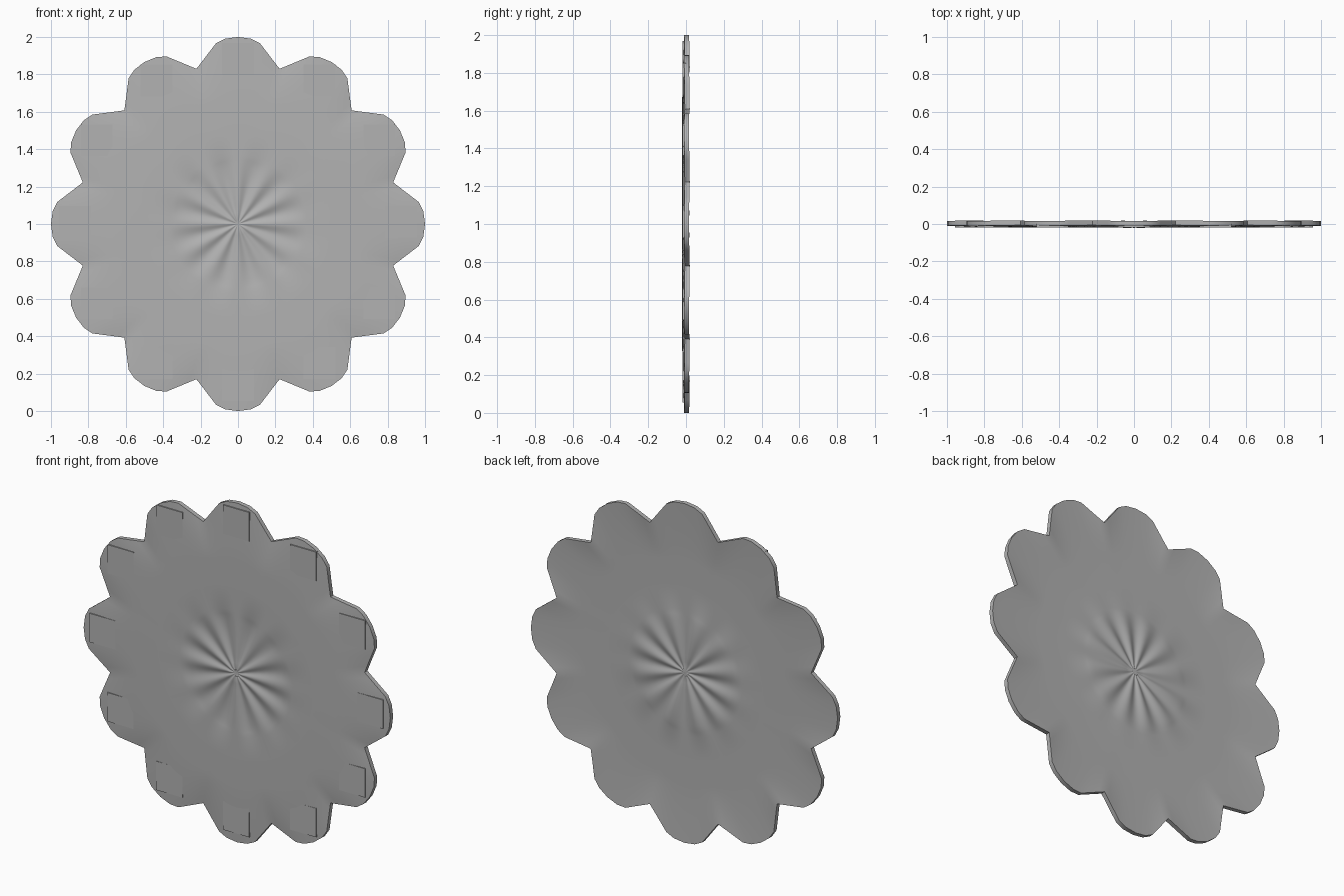
import bpy, bmesh, math
from mathutils import Vector

PETALS = 12
STEP = 2 * math.pi / PETALS
HALF = 0.013          # half the sheet thickness
ROSETTE_R = 0.37
FLAT_R = 0.66

if "Cube" in bpy.data.objects:
    bpy.data.objects.remove(bpy.data.objects["Cube"], do_unlink=True)

grey = bpy.data.materials.new("plain_grey")
grey.use_nodes = True
grey.diffuse_color = (0.45, 0.45, 0.45, 1)
grey.node_tree.nodes["Principled BSDF"].inputs["Base Color"].default_value = (0.45, 0.45, 0.45, 1)


def add_object(name, bm):
    bmesh.ops.recalc_face_normals(bm, faces=bm.faces)
    mesh = bpy.data.meshes.new(name)
    bm.to_mesh(mesh)
    bm.free()
    mesh.materials.append(grey)
    obj = bpy.data.objects.new(name, mesh)
    bpy.context.collection.objects.link(obj)
    return obj


def outline():
    """Scalloped rim as (angle, radius, share of half petal)."""
    corners = [Vector(p) for p in ((0, 1), (0.068, 0.991), (0.117, 0.967), (0.222, 0.83))]
    half = []
    for a, b, cuts in zip(corners, corners[1:], (2, 2, 4)):
        half += [a.lerp(b, i / cuts) for i in range(cuts)]
    half.append(corners[-1])
    petal = [(math.atan2(p.x, p.y), p.length) for p in half]
    petal[-1] = (STEP / 2, petal[-1][1])
    both = [(-a, r) for a, r in reversed(petal[1:])] + petal[:-1]
    return [(a + k * STEP, r, abs(a) / (STEP / 2)) for k in range(PETALS) for a, r in both]


def relief(r, angle, rim, side):
    """Depth of the middle of the sheet: fluted dish, flat ring, curled petals."""
    y = -0.007
    if r < ROSETTE_R:
        s = r / ROSETTE_R
        envelope = math.sin(math.pi * s ** 1.4) ** 0.7 if s > 0 else 0
        y += envelope * (0.006 - 0.006 * math.cos(PETALS * angle))
        if r < 0.06:
            y += 0.003 * math.cos(r / 0.06 * math.pi)
    elif r > FLAT_R:
        q = (r - FLAT_R) / (rim - FLAT_R)
        y += 0.014 * q ** 1.5 * (0.75 + 0.25 * side ** 2)
    return y


# Flower-shaped disc, a thin sheet closed by a rim wall
rim = outline()
inner = [0.02, 0.04, 0.06, 0.1, 0.15, 0.2, 0.25, 0.3, 0.34, ROSETTE_R, 0.5, FLAT_R]
outer = [i / 8 for i in range(1, 9)]
n = len(rim)
bm = bmesh.new()
edges = []
for sign in (-1, 1):
    hub = bm.verts.new((0, relief(0, 0, 1, 0) + sign * HALF, 1))
    rings = []
    for ring in range(len(inner) + len(outer)):
        verts = []
        for angle, radius, side in rim:
            if ring < len(inner):
                r = inner[ring]
            else:
                r = FLAT_R + (radius - FLAT_R) * outer[ring - len(inner)]
            y = relief(r, angle, radius, side) + sign * HALF
            verts.append(bm.verts.new((r * math.sin(angle), y, 1 + r * math.cos(angle))))
        rings.append(verts)
    for i in range(n):
        j = (i + 1) % n
        bm.faces.new((hub, rings[0][i], rings[0][j]))
        for a, b in zip(rings, rings[1:]):
            bm.faces.new((a[i], b[i], b[j], a[j]))
    edges.append(rings[-1])
for i in range(n):
    j = (i + 1) % n
    bm.faces.new((edges[0][i], edges[1][i], edges[1][j], edges[0][j]))
disc = add_object("flower_disc", bm)

bpy.ops.object.select_all(action="DESELECT")
disc.select_set(True)
bpy.context.view_layer.objects.active = disc
bpy.ops.object.shade_smooth_by_angle(angle=math.radians(35))

# Small upright square tile set into the front of each petal
for k in range(PETALS):
    a = k * STEP
    bm = bmesh.new()
    bmesh.ops.create_cube(bm, size=1)
    bmesh.ops.scale(bm, vec=(0.17, 0.0175, 0.17), verts=bm.verts)
    centre = Vector((0.872 * math.sin(a), -0.00875, 1.012 + 0.872 * math.cos(a)))
    bmesh.ops.translate(bm, vec=centre, verts=bm.verts)
    add_object(f"petal_tile_{k + 1}", bm)
